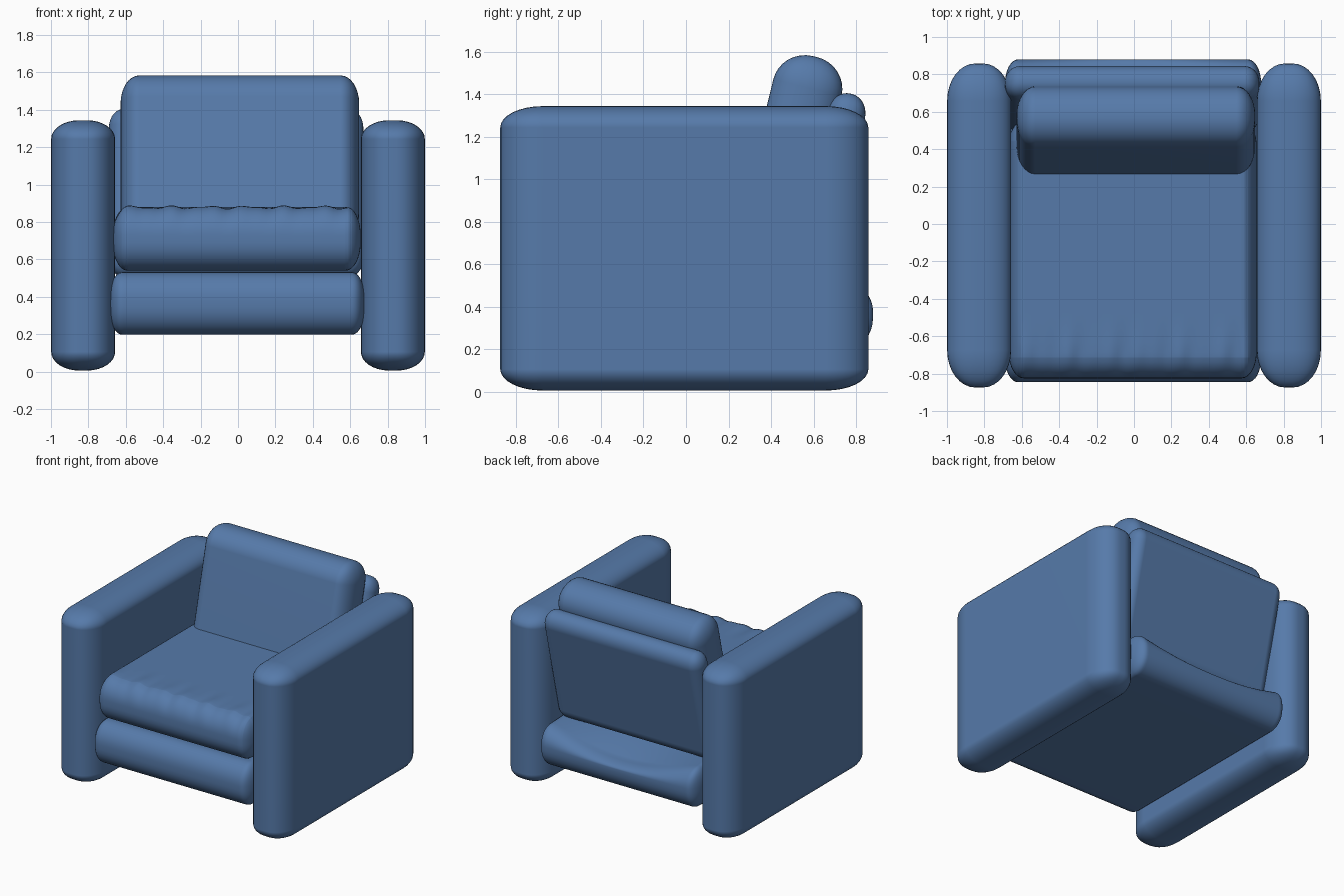
import bpy, bmesh, math
from mathutils import Vector

if "Cube" in bpy.data.objects:
    bpy.data.objects.remove(bpy.data.objects["Cube"])

fabric = bpy.data.materials.new("blue_fabric")
fabric.diffuse_color = (0.093, 0.195, 0.40, 1)
fabric.use_nodes = True
fabric.node_tree.nodes["Principled BSDF"].inputs["Base Color"].default_value = fabric.diffuse_color


def pad(name, centre, half, radii, lean=0.0, slices=0, shape=None):
    """Box with elliptical rounded edges, optionally sliced and reshaped."""
    bm = bmesh.new()
    bmesh.ops.create_cube(bm, size=2)
    # bevel by one unit in a space scaled by the radii
    bmesh.ops.scale(bm, verts=bm.verts, vec=[h / r for h, r in zip(half, radii)])
    bmesh.ops.bevel(bm, geom=bm.edges[:], offset=1, offset_type='OFFSET',
                    segments=8, profile=0.5, affect='EDGES', clamp_overlap=False)
    bmesh.ops.scale(bm, verts=bm.verts, vec=radii)
    # extra cuts so that the cushion can be reshaped
    for axis, count in ((0, slices), (1, slices // 4)):
        for i in range(1, count):
            p, n = Vector(), Vector()
            p[axis] = half[axis] * (2 * i / count - 1) * 0.96
            n[axis] = 1
            bmesh.ops.bisect_plane(bm, geom=bm.verts[:] + bm.edges[:] + bm.faces[:],
                                   plane_co=p, plane_no=n)
    if shape:
        for v in bm.verts:
            shape(v.co)
    bmesh.ops.recalc_face_normals(bm, faces=bm.faces[:])
    for f in bm.faces:
        f.smooth = True
    mesh = bpy.data.meshes.new(name)
    bm.to_mesh(mesh)
    bm.free()
    mesh.materials.append(fabric)
    ob = bpy.data.objects.new(name, mesh)
    bpy.context.collection.objects.link(ob)
    ob.location = centre
    ob.rotation_euler.x = -lean
    ob.modifiers.new("flat_panels", 'WEIGHTED_NORMAL').keep_sharp = True
    return ob


def sag(co):
    # rear roll of the base is pressed down in the middle
    if co.z > 0 and co.y > 0.4:
        t = min(1, (co.y - 0.4) / 0.35)
        co.z -= 0.12 * t * math.cos(co.x / 0.69 * math.pi / 2) * co.z / 0.165


def wrinkle(co):
    # soft creases along the upper front edge of the seat
    if co.z > 0:
        t = max(0, min(1, (-0.42 - co.y) / 0.12))
        w = math.sin(co.x * 31) + 0.6 * math.sin(co.x * 53 + 1)
        co.z += 0.006 * t * w * co.z / 0.17


# arms
for side, name in ((-1, "left_arm"), (1, "right_arm")):
    pad(name, (side * 0.828, -0.008, 0.675), (0.171, 0.866, 0.669), (0.15, 0.2, 0.1))

# base and seat cushion
pad("base", (-0.005, 0.017, 0.365), (0.685, 0.863, 0.167), (0.07, 0.13, 0.15),
    slices=24, shape=sag)
pad("seat_cushion", (-0.007, -0.135, 0.71), (0.663, 0.69, 0.17), (0.08, 0.14, 0.15),
    slices=64, shape=wrinkle)

# leaning backrest and back cushion
pad("backrest", (-0.01, 0.668, 0.955), (0.68, 0.09, 0.46), (0.08, 0.085, 0.1), lean=0.24)
pad("back_cushion", (0.01, 0.5, 1.14), (0.638, 0.165, 0.45), (0.1, 0.155, 0.15), lean=0.24)
